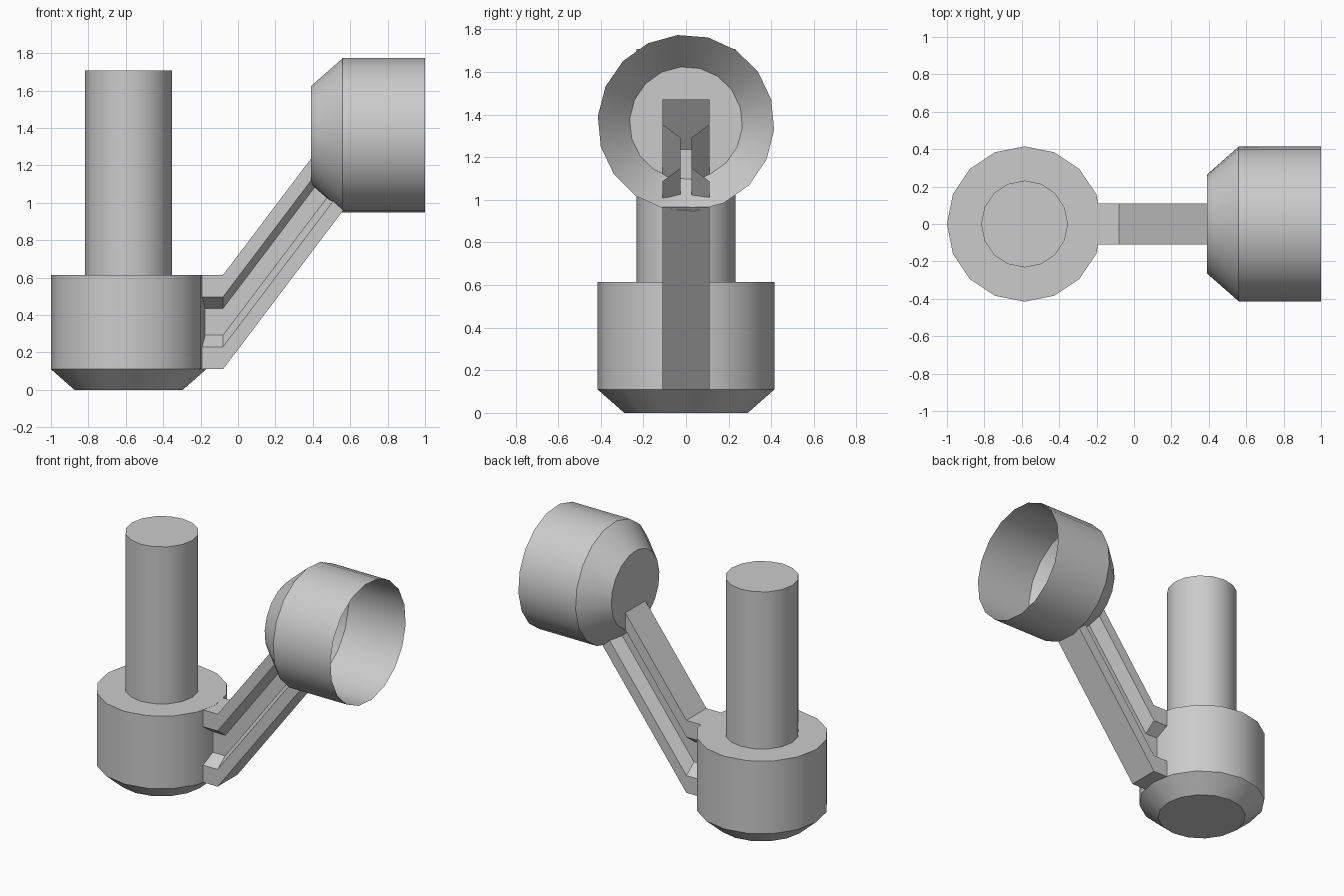
import bpy, math

if "Cube" in bpy.data.objects:
    bpy.data.objects.remove(bpy.data.objects["Cube"])


def make_object(name, verts, faces, smooth=False):
    mesh = bpy.data.meshes.new(name)
    mesh.from_pydata(verts, [], faces)
    ob = bpy.data.objects.new(name, mesh)
    bpy.context.collection.objects.link(ob)
    if smooth:
        bpy.ops.object.select_all(action='DESELECT')
        ob.select_set(True)
        bpy.context.view_layer.objects.active = ob
        bpy.ops.object.shade_smooth_by_angle(angle=math.radians(30))
    return ob


def loft(rings, cap_start, cap_end):
    """Join equal-length closed rings with quads, optionally capping the ends."""
    n = len(rings[0])
    verts = [p for ring in rings for p in ring]
    faces = [(r * n + i, r * n + (i + 1) % n, (r + 1) * n + (i + 1) % n, (r + 1) * n + i)
             for r in range(len(rings) - 1) for i in range(n)]
    if cap_start:
        faces.append(tuple(reversed(range(n))))
    if cap_end:
        faces.append(tuple(range(len(verts) - n, len(verts))))
    return verts, faces


def circle(radius, sides, start=0.0):
    angles = [math.radians(start) + 2 * math.pi * i / sides for i in range(sides)]
    return [(radius * math.cos(a), radius * math.sin(a)) for a in angles]


# Base drum with chamfered foot, and the post standing on it
profile = [(0.29, 0), (0.415, 0.11), (0.415, 0.615), (0.232, 0.615), (0.232, 1.707)]
rings = [[(-0.585 + a, b, z) for a, b in circle(r, 16)] for r, z in profile]
make_object("base_and_post", *loft(rings, True, True), smooth=True)

# Sideways cup: closed tapered back, open mouth, thin wall
profile = [(0.265, 0.39), (0.415, 0.56), (0.415, 1.0)]
rings = [[(x, a, 1.36 + b) for a, b in circle(r, 18, 95.5)] for r, x in profile]
make_object("cup", *loft(rings, True, False), smooth=True)

# I-beam arm: short level stub, then a slope into the cup (open end)
half = [(0.11, 0), (0.11, 0.12), (0.026, 0.182), (0.026, 0.325), (0.11, 0.387), (0.11, 0.504)]
section = half + [(-y, z) for y, z in reversed(half)]
path = [(-0.192, 0.11), (-0.08, 0.11), (0.568, 0.967)]
rings = [[(x, y, z0 + z) for y, z in section] for x, z0 in path]
make_object("arm", *loft(rings, False, False))
